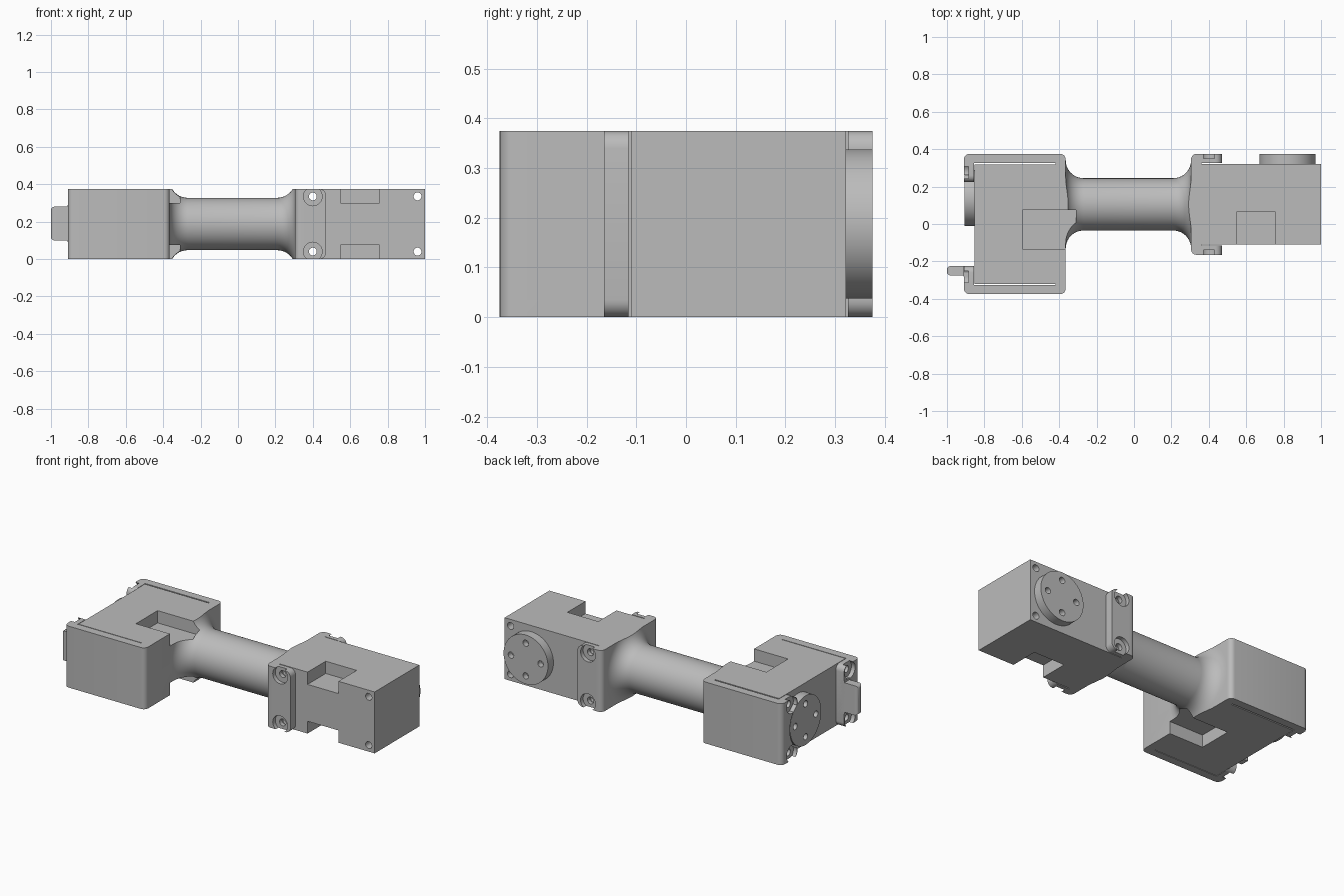
import bpy, bmesh, math
from mathutils import Matrix, Vector

if "Cube" in bpy.data.objects:
    bpy.data.objects.remove(bpy.data.objects["Cube"])

grey = bpy.data.materials.new("machined grey")
grey.use_nodes = True
GREY = (0.5, 0.5, 0.5, 1)
grey.diffuse_color = GREY
grey.node_tree.nodes["Principled BSDF"].inputs["Base Color"].default_value = GREY

H = 0.375                      # common height of all blocks
LOW, HIGH = 0.04, H - 0.04     # screw heights
NEAR, FAR = 0.04, 0.60         # screw places along a motor
HORN = 0.46                    # output shaft place along a motor
parts = []


def make(name, bm, keep=True):
    bmesh.ops.recalc_face_normals(bm, faces=bm.faces)
    mesh = bpy.data.meshes.new(name)
    bm.to_mesh(mesh)
    bm.free()
    ob = bpy.data.objects.new(name, mesh)
    bpy.context.collection.objects.link(ob)
    if keep:
        mesh.materials.append(grey)
        parts.append(ob)
    else:
        ob.hide_render = True
    return ob


def box(name, lo, hi, keep=True):
    bm = bmesh.new()
    bmesh.ops.create_cube(bm, size=1)
    for v in bm.verts:
        v.co = [l + (c + 0.5) * (h - l) for c, l, h in zip(v.co, lo, hi)]
    return make(name, bm, keep)


def rod(name, start, end, r, keep=True, sides=32):
    start, end = Vector(start), Vector(end)
    axis = end - start
    bm = bmesh.new()
    spin = axis.to_track_quat('Z', 'Y').to_matrix().to_4x4()
    bmesh.ops.create_cone(bm, cap_ends=True, segments=sides, radius1=r, radius2=r,
                          depth=axis.length,
                          matrix=Matrix.Translation((start + end) / 2) @ spin)
    return make(name, bm, keep)


def carve(ob, cutters, how='DIFFERENCE'):
    for c in cutters:
        mod = ob.modifiers.new("carve", 'BOOLEAN')
        mod.operation, mod.solver, mod.object = how, 'EXACT', c
    bpy.context.view_layer.update()
    done = bpy.data.meshes.new_from_object(
        ob.evaluated_get(bpy.context.evaluated_depsgraph_get()))
    ob.modifiers.clear()
    ob.data = done
    done.materials.clear()
    done.materials.append(grey)
    for c in cutters:
        bpy.data.objects.remove(c)


def round_edges(bm, test, r):
    edges = [e for e in bm.edges if test(*[v.co for v in e.verts])]
    bmesh.ops.bevel(bm, geom=edges, offset=r, segments=6, profile=0.5, affect='EDGES')


def bracket(name, outline, corner, tip):
    """Upright extrusion of an outline, with rounded outer corners and lip tips."""
    bm = bmesh.new()
    face = bm.faces.new([bm.verts.new((x, y, 0)) for x, y in outline])
    up = bmesh.ops.extrude_face_region(bm, geom=[face])["geom"]
    bmesh.ops.translate(bm, vec=(0, 0, H), verts=[g for g in up if isinstance(g, bmesh.types.BMVert)])
    round_edges(bm, lambda a, b: abs(a.z - b.z) > 0.1 and corner(a), 0.03)
    round_edges(bm, lambda a, b: abs(a.z - b.z) < 0.01 and tip(a) and tip(b), 0.035)
    return make(name, bm)


def screw_cuts(place, inward):
    """Counterbore and through hole at the top and bottom of a lip."""
    cuts = []
    inward = Vector(inward)
    for z in (LOW, HIGH):
        p = Vector((*place, z))
        cuts.append(rod("cutter", p - inward * 0.02, p + inward * 0.025, 0.05, False))
        cuts.append(rod("cutter", p - inward * 0.03, p + inward * 0.09, 0.021, False))
    return cuts


def motor(side, matrix):
    """Motor lying along +x, output disc facing +y, then moved into place."""
    body = box(side + "_motor_body", (0, 0, 0), (0.64, 0.432, H))
    cuts = [rod("cutter", (a, -0.1, z), (a, 0.6, z), 0.021, False)
            for a in (NEAR, FAR) for z in (LOW, HIGH)]
    for lo, hi in ((-0.1, 0.075), (H - 0.075, H + 0.1)):
        cuts.append(box("cutter", (0.187, -0.1, lo), (0.396, 0.175, hi), False))
    carve(body, cuts)
    disc = rod(side + "_output_disc", (HORN, 0.43, H / 2), (HORN, 0.485, H / 2), 0.15, sides=64)
    cuts = []
    for i in range(4):
        t = i * math.pi / 2
        x, z = HORN + 0.1 * math.cos(t), H / 2 + 0.1 * math.sin(t)
        cuts.append(rod("cutter", (x, 0.45, z), (x, 0.6, z), 0.019, False))
    carve(disc, cuts)
    for ob in (body, disc):
        ob.data.transform(matrix)


# motors
motor("left", Matrix.Translation((0.36, -0.11, 0)))
motor("right", Matrix.Translation((-0.42, -0.322, 0)) @ Matrix.Rotation(math.pi / 2, 4, 'Z'))

# large bracket wrapped round the motor on the -x end, with hooked lips
W, B, I, T = 0.375, -0.365, 0.326, 0.225
half = [(-0.42, I), (-0.855, I), (-0.855, T), (-0.91, T), (-0.91, W), (B, W)]
big = bracket("right_bracket", half + [(x, -y) for x, y in reversed(half)],
              lambda v: abs(v.y) > W - 0.01,
              lambda v: abs(abs(v.y) - T) < 0.001)
cuts = screw_cuts((-0.91, -0.282), (1, 0, 0)) + screw_cuts((-0.91, 0.278), (1, 0, 0))
cuts.append(rod("cutter", (-1, 0.138, H / 2), (-0.8, 0.138, H / 2), 0.16, False, 64))


def pocket_cuts():
    return [box("cutter", (-0.55, -0.135, lo), (-0.31, 0.074, hi), False)
            for lo, hi in ((-0.1, 0.075), (H - 0.075, H + 0.1))]


carve(big, cuts + pocket_cuts())

# small bracket on the +x end
L, E = 0.305, 0.47
small = bracket("left_bracket",
                [(L, -0.165), (E, -0.165), (E, -0.116), (0.36, -0.116),
                 (0.36, 0.326), (E, 0.326), (E, W), (L, W)],
                lambda v: v.x < L + 0.01, lambda v: v.x > E - 0.001)
carve(small, screw_cuts((0.4, -0.165), (0, 1, 0)) + screw_cuts((0.4, W), (0, -1, 0)))

# round arm with a fillet flaring into each bracket
R, F = 0.14, 0.095
fillet = [(F - F * math.sin(t), R + F - F * math.cos(t))
          for t in [i * math.pi / 20 for i in range(11)]]
profile = [(B + x, r) for x, r in reversed(fillet)] + [(L - x, r) for x, r in fillet]
profile = [(B, 0)] + profile + [(L, 0)]
bm = bmesh.new()
line = [bm.verts.new((x, 0.105, H / 2 + r)) for x, r in profile]
chain = [bm.edges.new(pair) for pair in zip(line, line[1:])]
bmesh.ops.spin(bm, geom=line + chain, cent=(0, 0.105, H / 2), axis=(1, 0, 0),
               angle=math.tau, steps=64)
bmesh.ops.remove_doubles(bm, verts=bm.verts, dist=0.0001)
arm = make("round_arm", bm)
carve(arm, [box("cutter", (-0.6, -0.5, 0), (0.6, 0.5, H), False)], 'INTERSECT')
carve(arm, pocket_cuts())

# tab sticking out of the big bracket's lip
bm = bmesh.new()
bmesh.ops.create_cube(bm, size=1)
for v in bm.verts:
    v.co = (-0.9375 + v.co.x * 0.125, -0.25 + v.co.y * 0.05, 0.19 + v.co.z * 0.18)
round_edges(bm, lambda a, b: a.x < -0.99 and b.x < -0.99, 0.018)
make("hook_tab", bm)
box("hook_tab_base", (-0.912, -0.28, 0.09), (-0.87, -0.225, 0.29))

# smooth the round surfaces, keep the edges sharp
bpy.ops.object.select_all(action='DESELECT')
for ob in parts:
    ob.select_set(True)
bpy.context.view_layer.objects.active = parts[0]
bpy.ops.object.shade_smooth_by_angle(angle=math.radians(30))
